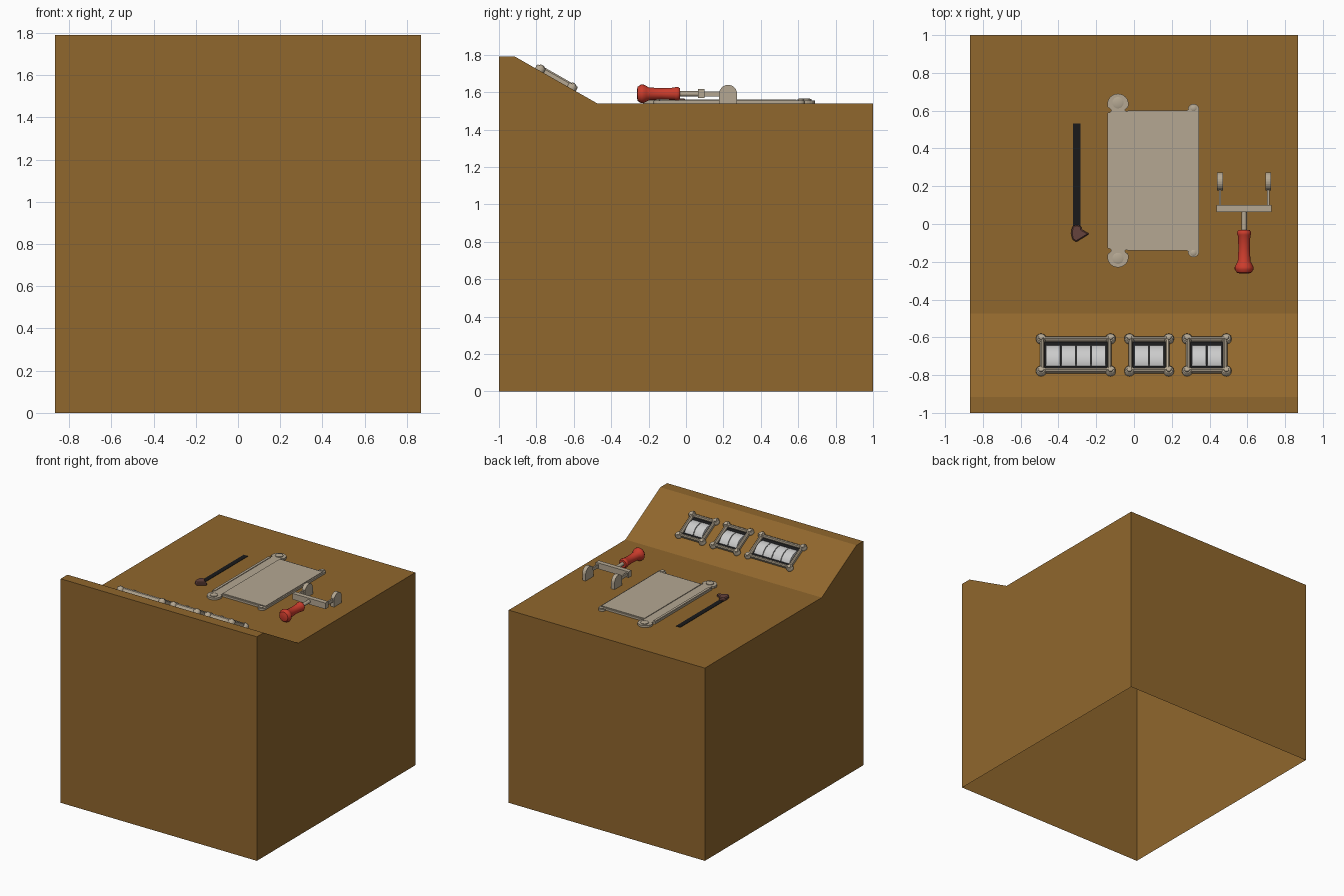
import bpy, bmesh
from math import sin, cos, pi, radians, sqrt
from mathutils import Matrix, Vector

if "Cube" in bpy.data.objects:
    bpy.data.objects.remove(bpy.data.objects["Cube"])


def mat(name, rgb):
    m = bpy.data.materials.new(name)
    m.diffuse_color = (*rgb, 1)
    m.use_nodes = True
    m.node_tree.nodes["Principled BSDF"].inputs["Base Color"].default_value = m.diffuse_color
    return m


BROWN = mat("brown_paint", (0.28, 0.135, 0.026))
TAN = mat("tan_metal", (0.46, 0.39, 0.29))
RED = mat("red_grip", (0.60, 0.045, 0.025))
BLACK = mat("black", (0.010, 0.010, 0.011))
WHITE = mat("drum_grey", (0.60, 0.60, 0.60))
PURPLE = mat("pointer_brown", (0.13, 0.055, 0.045))
TOP = 1.54


def finish(name, bm, material, m=Matrix(), smooth=False):
    bmesh.ops.recalc_face_normals(bm, faces=bm.faces)
    me = bpy.data.meshes.new(name)
    bm.to_mesh(me)
    bm.free()
    ob = bpy.data.objects.new(name, me)
    bpy.context.collection.objects.link(ob)
    me.materials.append(material)
    ob.matrix_world = m
    if smooth:
        bpy.ops.object.select_all(action='DESELECT')
        ob.select_set(True)
        bpy.context.view_layer.objects.active = ob
        bpy.ops.object.shade_smooth_by_angle(angle=radians(40))
    return ob


def prism(name, pts, z0, z1, material, m=Matrix(), bevel=0):
    """Extrude an xy outline from z0 to z1."""
    bm = bmesh.new()
    f = bm.faces.new([bm.verts.new((x, y, z0)) for x, y in pts])
    r = bmesh.ops.extrude_face_region(bm, geom=[f])
    bmesh.ops.translate(bm, vec=(0, 0, z1 - z0),
                        verts=[v for v in r['geom'] if isinstance(v, bmesh.types.BMVert)])
    ob = finish(name, bm, material, m)
    if bevel:
        b = ob.modifiers.new("bevel", 'BEVEL')
        b.width, b.segments = bevel, 1
    return ob


def box(name, x0, x1, y0, y1, z0, z1, material, m=Matrix(), bevel=0):
    return prism(name, [(x0, y0), (x1, y0), (x1, y1), (x0, y1)], z0, z1, material, m, bevel)


def lathe(name, profile, material, m=Matrix(), sides=16):
    """Spin (radius, height) points about local z."""
    bm = bmesh.new()
    rings = [[bm.verts.new((r * cos(2 * pi * i / sides), r * sin(2 * pi * i / sides), h))
              for i in range(sides)] for r, h in profile]
    for a, b in zip(rings, rings[1:]):
        for i in range(sides):
            j = (i + 1) % sides
            bm.faces.new((a[i], a[j], b[j], b[i]))
    bm.faces.new(rings[0])
    bm.faces.new(rings[-1])
    return finish(name, bm, material, m, True)


def arc(cx, cy, r, a0, a1, n):
    return [(cx + r * cos(radians(a0 + (a1 - a0) * i / n)),
             cy + r * sin(radians(a0 + (a1 - a0) * i / n))) for i in range(n + 1)]


# Console shell: swept side profile, open underneath
bm = bmesh.new()
prof = [(-1, 0), (-1, 1.79), (-0.915, 1.79), (-0.475, TOP), (1, TOP), (1, 0)]
L, R = [[bm.verts.new((x, y, z)) for y, z in prof] for x in (-0.867, 0.867)]
for i in range(5):
    bm.faces.new((L[i], L[i + 1], R[i + 1], R[i]))
bm.faces.new(L)
bm.faces.new(R)
finish("console_body", bm, BROWN)

# Counter windows on the sloped panel
SLOPE = Matrix.Rotation(radians(-29.6), 4, 'X')


def counter(idx, cx, n):
    y = -0.698
    m = Matrix.Translation((cx, y, TOP + (-0.475 - y) * 0.25 / 0.44)) @ SLOPE
    w = n * 0.04
    hx, hy = w + 0.021, 0.098
    # bezel ring: inset steps (offset from lug line, height)
    bm = bmesh.new()
    steps = [(0.008, 0), (0.008, 0.02), (0.001, 0.028), (-0.008, 0.028), (-0.014, 0.018), (-0.014, 0)]
    loops = [[bm.verts.new((sx * (hx + o), sy * (hy + o), h))
              for sx, sy in ((-1, -1), (1, -1), (1, 1), (-1, 1))] for o, h in steps]
    for a, b in zip(loops, loops[1:]):
        for i in range(4):
            j = (i + 1) % 4
            bm.faces.new((a[i], a[j], b[j], b[i]))
    finish(f"counter_bezel_{idx}", bm, TAN, m)
    box(f"counter_backing_{idx}", -hx + 0.005, hx - 0.005, -hy + 0.005, hy - 0.005, 0, 0.003, BLACK, m)
    # corner lugs with screws
    for sx in (-1, 1):
        for sy in (-1, 1):
            lathe(f"counter_lug_{idx}", [(0.027, 0), (0.027, 0.019), (0.022, 0.025), (0.015, 0.025),
                                         (0.013, 0.031), (0.006, 0.033)], TAN,
                  m @ Matrix.Translation((sx * (hx + 0.003), sy * hy, 0)), 12)
    # exposed arc of each number drum
    rad, depth = 0.095, -0.068
    a = math_angle = radians(44)
    for k in range(n):
        x0, x1 = -w + k * 0.08 + 0.003, -w + (k + 1) * 0.08 - 0.003
        pts = [(rad * sin(-a + 2 * a * i / 10), depth + rad * cos(-a + 2 * a * i / 10)) for i in range(11)]
        bm = bmesh.new()
        A, B = [[bm.verts.new((x, *p)) for p in pts] for x in (x0, x1)]
        for i in range(10):
            bm.faces.new((A[i], A[i + 1], B[i + 1], B[i]))
        bm.faces.new(A)
        bm.faces.new(B)
        finish(f"counter_drum_{idx}_{k}", bm, WHITE, m, True)


counter(1, -0.308, 4)
counter(2, 0.080, 2)
counter(3, 0.385, 2)

# Cover plate with scrolled corner lobes, mirrored about y = 0.23
CY = 0.23
half = [(-0.14, 0.588), (-0.125, 0.592), (-0.120, 0.603), (-0.128, 0.612)]
half += arc(-0.085, 0.634, 0.056, 198, -18, 14)
half += [(-0.042, 0.612), (-0.048, 0.604), (-0.043, 0.596), (-0.03, 0.6), (0.278, 0.6), (0.288, 0.606)]
half += arc(0.315, 0.606, 0.03, 165, 0, 8)
plate = half + [(x, 2 * CY - y) for x, y in reversed(half)]
prism("cover_plate", plate, TOP, TOP + 0.016, TAN)
box("cover_panel", -0.045, 0.335, -0.13, 0.59, TOP + 0.01, TOP + 0.021, TAN)
box("cover_hinge_rail", -0.138, -0.118, -0.12, 0.58, TOP + 0.01, TOP + 0.021, TAN)
for s in (-1, 1):
    for x, dy, r in ((-0.085, 0.412, 0.030), (0.315, 0.383, 0.016)):
        lathe("cover_screw", [(r, 0), (r, 0.022), (r * 0.7, 0.025)], TAN,
              Matrix.Translation((x, CY + s * dy, TOP)), 14)

# Slider slot and its pointer knob
box("slider_slot", -0.322, -0.284, -0.03, 0.532, TOP, TOP + 0.003, BLACK)
prism("slider_pointer", [(-0.305, -0.095), (-0.278, -0.078), (-0.235, -0.052), (-0.276, -0.03),
                         (-0.280, -0.010), (-0.305, -0.003), (-0.328, -0.015), (-0.333, -0.05),
                         (-0.326, -0.083)], TOP, TOP + 0.027, PURPLE, bevel=0.006)

# Fork lever, axis along y
LX, LZ = 0.583, 1.591
axis = Matrix.Translation((LX, 0, LZ)) @ Matrix.Rotation(radians(-90), 4, 'X')
lathe("lever_grip", [(0.020, -0.263), (0.038, -0.258), (0.050, -0.240), (0.050, -0.228), (0.042, -0.212),
                     (0.034, -0.198), (0.030, -0.13), (0.033, -0.062), (0.037, -0.055),
                     (0.037, -0.042), (0.030, -0.033)], RED, axis, 20)
lathe("lever_shaft", [(0.014, -0.04), (0.014, 0.075)], TAN, axis, 12)
box("lever_crossbar", 0.438, 0.728, 0.063, 0.100, 1.568, 1.616, TAN)
side = Matrix(((0, 0, 1, 0), (1, 0, 0, 0), (0, 1, 0, 0), (0, 0, 0, 1)))
tab = [(0.177, TOP)] + arc(0.225, 1.591, 0.048, 180, 0, 12)[::1] + [(0.273, TOP)]
for s in (-1, 1):
    x = LX + s * 0.128
    box("lever_arm", x - 0.006, x + 0.006, 0.09, 0.20, 1.578, 1.604, TAN)
    prism("lever_pivot_tab", tab, x - 0.015, x + 0.015, TAN, side)
